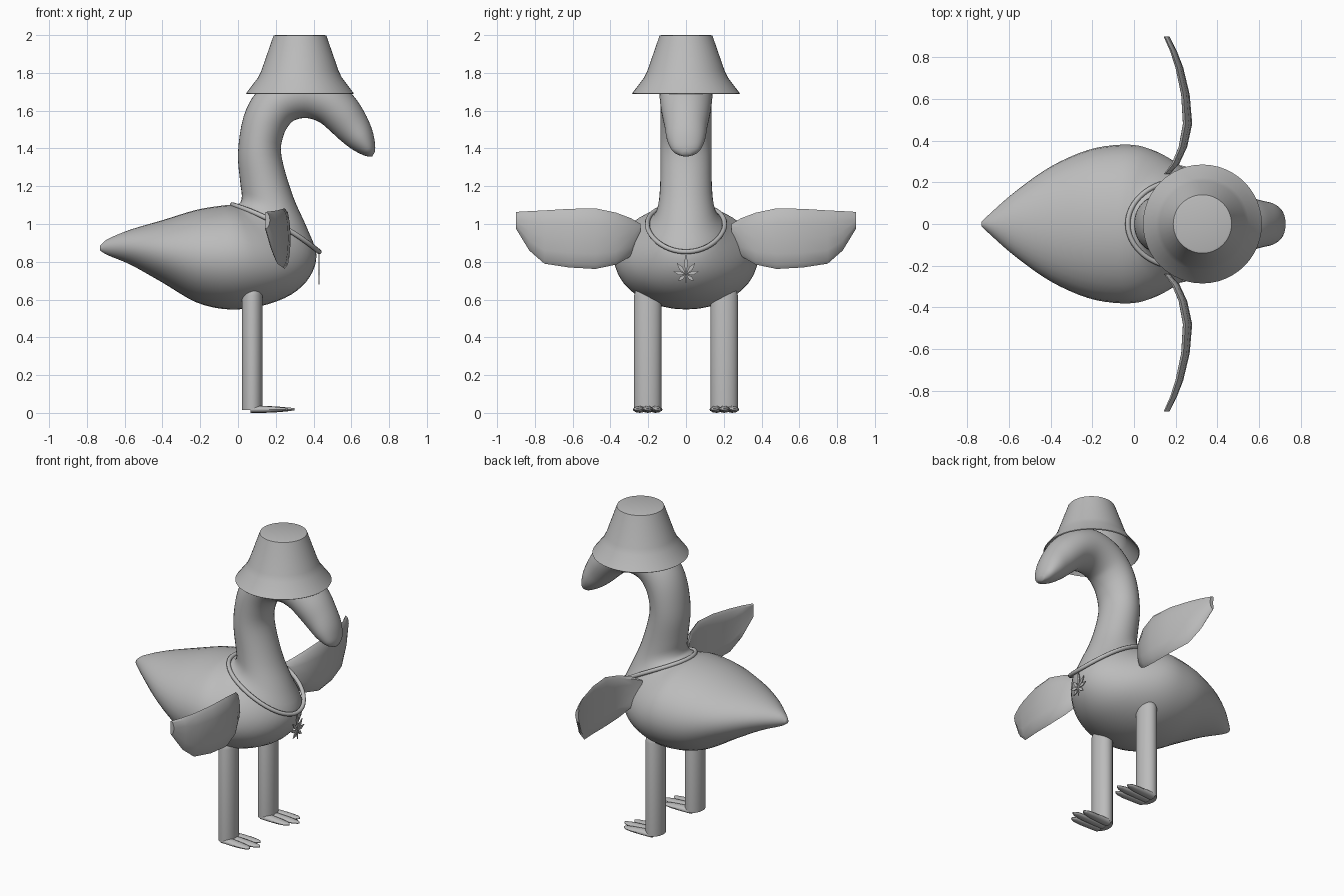
import bpy, bmesh, math
from mathutils import Vector

if "Cube" in bpy.data.objects:
    bpy.data.objects.remove(bpy.data.objects["Cube"])

grey = bpy.data.materials.new("plain grey")
grey.diffuse_color = (0.5, 0.5, 0.5, 1)
grey.use_nodes = True
grey.node_tree.nodes["Principled BSDF"].inputs["Base Color"].default_value = grey.diffuse_color


def finish(name, bm, angle=40):
    bmesh.ops.recalc_face_normals(bm, faces=bm.faces)
    me = bpy.data.meshes.new(name)
    bm.to_mesh(me)
    bm.free()
    ob = bpy.data.objects.new(name, me)
    bpy.context.collection.objects.link(ob)
    me.materials.append(grey)
    bpy.ops.object.select_all(action='DESELECT')
    ob.select_set(True)
    bpy.context.view_layer.objects.active = ob
    bpy.ops.object.shade_smooth_by_angle(angle=math.radians(angle))
    return ob


def skin(bm, loops, closed=False, caps=True):
    """Join equal-sized loops of points into a tube."""
    rings = [[bm.verts.new(p) for p in loop] for loop in loops]
    n = len(rings[0])
    pairs = list(zip(rings, rings[1:])) + ([(rings[-1], rings[0])] if closed else [])
    for a, b in pairs:
        for i in range(n):
            j = (i + 1) % n
            bm.faces.new((a[i], a[j], b[j], b[i]))
    if caps and not closed:
        bm.faces.new(rings[0])
        bm.faces.new(rings[-1])


def spline(rows, steps):
    """Catmull-Rom interpolation of rows of numbers."""
    out = []
    for i in range(len(rows) - 1):
        p = [rows[max(0, min(len(rows) - 1, i + k))] for k in (-1, 0, 1, 2)]
        for s in range(steps):
            t = s / steps
            out.append([0.5 * (2 * b + (c - a) * t + (2 * a - 5 * b + 4 * c - d) * t * t
                               + (3 * b - a - 3 * c + d) * t ** 3) for a, b, c, d in zip(*p)])
    return out + [list(rows[-1])]


# Body, neck and head: back/top point, belly/underside point, half width
sections = [
    (-.73, .885, -.73, .86, .012), (-.69, .92, -.69, .835, .05),
    (-.57, .97, -.57, .785, .155), (-.4, 1.02, -.4, .69, .275),
    (-.22, 1.075, -.22, .585, .355), (-.08, 1.098, -.05, .548, .38),
    (-.03, 1.10, .12, .565, .37), (-.01, 1.10, .28, .625, .325),
    (0, 1.105, .38, .72, .265), (.015, 1.12, .415, .84, .2),
    (.02, 1.155, .365, .98, .155), (.012, 1.22, .29, 1.15, .138),
    (0, 1.38, .23, 1.36, .135), (.03, 1.57, .24, 1.465, .135),
    (.1, 1.70, .275, 1.53, .135), (.22, 1.79, .315, 1.555, .138),
    (.37, 1.82, .37, 1.56, .14), (.51, 1.77, .43, 1.54, .138),
    (.61, 1.68, .48, 1.50, .128), (.67, 1.59, .54, 1.445, .113),
    (.71, 1.50, .605, 1.395, .1), (.726, 1.42, .67, 1.362, .07),
    (.724, 1.38, .71, 1.357, .02),
]
loops = []
for tx, tz, bx, bz, w in spline(sections, 4):
    mid = Vector(((tx + bx) / 2, 0, (tz + bz) / 2))
    half = Vector(((tx - bx) / 2, 0, (tz - bz) / 2))
    loops.append([mid + half * math.cos(a) + Vector((0, w * math.sin(a), 0))
                  for a in (math.tau * i / 36 for i in range(36))])
bm = bmesh.new()
skin(bm, loops)
finish("body_neck_and_head", bm, 60)

# Bucket hat: outer wall, flared brim, then hollow inside
bm = bmesh.new()
profile = [(.13, 2.0), (.14, 1.997), (.205, 1.81), (.222, 1.775), (.285, 1.692), (.28, 1.688),
           (.21, 1.77), (.193, 1.805), (.128, 1.985)]
skin(bm, [[(.328 + r * math.cos(a), r * math.sin(a), z)
           for a in (math.tau * i / 48 for i in range(48))] for r, z in profile])
finish("bucket_hat", bm, 35)

# Necklace: tube on a tilted ellipse around the base of the neck
bm = bmesh.new()
centre, long_axis, side = Vector((.2, 0, .978)), Vector((.23, 0, -.125)), Vector((0, .205, 0))
normal = long_axis.cross(side).normalized()
loops = []
for i in range(64):
    a = math.tau * i / 64
    out = long_axis * math.cos(a) + side * math.sin(a)
    # the cord sags outwards at its sides
    p = centre + out + normal * (.025 * math.sin(a) ** 2)
    o = out.normalized()
    loops.append([p + .013 * (o * math.cos(b) + normal * math.sin(b))
                  for b in (math.tau * k / 8 for k in range(8))])
skin(bm, loops, closed=True)
finish("necklace", bm, 60)

# Leaf pendant: thin pointed leaflets fanned from one centre
bm = bmesh.new()
for deg, length in ((90, .11), (52, .08), (128, .08), (14, .07), (166, .07),
                    (-38, .055), (218, .055), (-90, .053)):
    a = math.radians(deg)
    d = Vector((0, math.cos(a), math.sin(a)))
    n = Vector((0, -d.z, d.y))
    w = .004 if deg == -90 else .011
    c = Vector((.428, 0, .732))
    outline = [c, c + d * length * .55 + n * w, c + d * length, c + d * length * .55 - n * w]
    t = Vector((.003, 0, 0))
    skin(bm, [[p - t for p in outline], [p + t for p in outline]])
finish("leaf_pendant", bm, 20)

# Wings: curved plates (distance out, top, bottom, forward position, half thickness)
columns = [(.24, 1.0, .95, .15, .012), (.29, 1.03, .83, .19, .018), (.37, 1.06, .785, .225, .02),
           (.48, 1.083, .762, .247, .022), (.62, 1.08, .77, .237, .02),
           (.75, 1.072, .79, .208, .018), (.83, 1.068, .86, .18, .015), (.9, 1.064, .975, .147, .012)]
for s, label in ((1, "left"), (-1, "right")):
    bm = bmesh.new()
    loops = []
    for y, top, bot, x, h in columns:
        loop = []
        for i in range(12):
            a = math.tau * i / 12
            v = math.cos(a)
            u = math.copysign(abs(math.sin(a)) ** .6, math.sin(a))
            z = (top + bot) / 2 + (top - bot) / 2 * v
            loop.append((x + h * u + .01 * (1 - v * v), s * y, z))
        loops.append(loop)
    skin(bm, loops)
    finish(label + "_wing", bm, 30)

    # Leg: oval post with a domed top
    bm = bmesh.new()
    rows = [(.015, 1), (.62, 1), (.65, .88), (.67, .6), (.682, .2)]
    skin(bm, [[(.075 + .055 * k * math.cos(a), s * .203 + .072 * k * math.sin(a), z)
               for a in (math.tau * i / 32 for i in range(32))] for z, k in rows])
    finish(label + "_leg", bm, 40)

    # Foot: three flat, rounded toes spreading forward from the leg
    bm = bmesh.new()
    for spread in (-1, 0, 1):
        loops = []
        reach = .235 if spread == 0 else .2
        for t, w, top in ((0, .03, .036), (.35, .03, .037), (.65, .029, .033),
                          (.88, .023, .028), (.97, .012, .026), (1, .004, .024)):
            x = .065 + reach * t
            y = s * .203 + spread * (.042 + .012 * t)
            low = .004 + .014 * t ** 3 if t else .004
            low = max(0, low - .004)
            loops.append([(x, y + w * math.cos(a),
                           (top + low) / 2 + (top - low) / 2 * math.sin(a))
                          for a in (math.tau * i / 12 for i in range(12))])
        skin(bm, loops)
    finish(label + "_foot", bm, 50)
